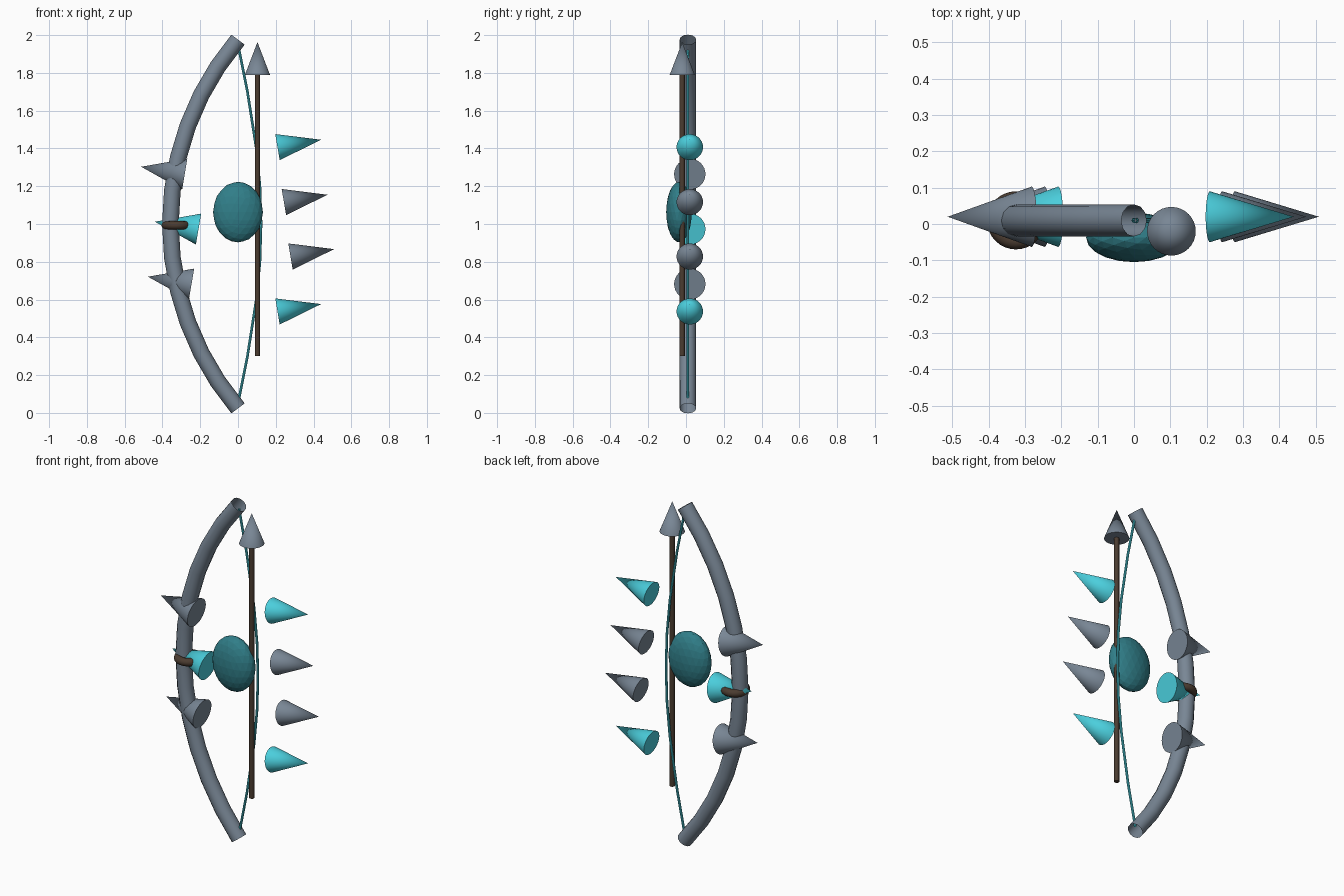
import bpy, math
from mathutils import Vector

if "Cube" in bpy.data.objects:
    bpy.data.objects.remove(bpy.data.objects["Cube"])


def material(name, rgb):
    m = bpy.data.materials.new(name)
    m.diffuse_color = (*rgb, 1)
    m.use_nodes = True
    m.node_tree.nodes["Principled BSDF"].inputs["Base Color"].default_value = m.diffuse_color
    return m


SLATE = material("slate", (0.19, 0.24, 0.30))
CYAN = material("cyan", (0.07, 0.62, 0.72))
TEAL = material("teal", (0.03, 0.21, 0.25))
BROWN = material("brown", (0.07, 0.045, 0.03))


def finish(name, mat, smooth=True):
    ob = bpy.context.object
    ob.name = ob.data.name = name
    ob.data.materials.clear()
    ob.data.materials.append(mat)
    if smooth:
        bpy.ops.object.shade_smooth_by_angle(angle=math.radians(35))
    return ob


def tube(name, points, radius, mat, res):
    # open-ended round tube along a path
    cu = bpy.data.curves.new(name, "CURVE")
    cu.dimensions = "3D"
    cu.bevel_depth = radius
    cu.bevel_resolution = res
    cu.use_fill_caps = False
    sp = cu.splines.new("POLY")
    sp.points.add(len(points) - 1)
    for p, co in zip(sp.points, points):
        p.co = (*co, 1)
    ob = bpy.data.objects.new(name, cu)
    bpy.context.collection.objects.link(ob)
    bpy.ops.object.select_all(action="DESELECT")
    ob.select_set(True)
    bpy.context.view_layer.objects.active = ob
    bpy.ops.object.convert(target="MESH")
    finish(name, mat)


def cone(name, base, tip, radius, mat, top=0.0, sides=32):
    base, tip = Vector(base), Vector(tip)
    d = tip - base
    bpy.ops.mesh.primitive_cone_add(
        vertices=sides, radius1=radius, radius2=top, depth=d.length,
        location=(base + tip) / 2,
        rotation=d.to_track_quat("Z", "Y").to_euler())
    finish(name, mat)


# bow limb: circular arc bulging to -x
Y = 0.01
SAG, HALF = 0.358, 0.976
R = (HALF**2 + SAG**2) / (2 * SAG)
A = math.asin(HALF / R)
N = 12
angles = [A * (2 * i / N - 1) for i in range(N + 1)]
tube("bow_limb", [(R - SAG - R * math.cos(a), Y, 1 + R * math.sin(a)) for a in angles],
     0.044, SLATE, 4)

# bowstring, drawn slightly to +x
half = [(0.0, 0.95), (0.05, 0.70), (0.097, 0.40), (0.116, 0.20)]
pts = [(x, Y, 1 - d) for x, d in half] + [(0.122, Y, 1)]
pts += [(x, Y, 1 + d) for x, d in reversed(half)]
tube("bowstring", pts, 0.007, CYAN, 2)

# arrow
cone("arrow_shaft", (0.103, -0.02, 0.30), (0.103, -0.02, 1.80), 0.014, BROWN, top=0.014, sides=12)
cone("arrow_head", (0.103, -0.02, 1.788), (0.103, -0.02, 1.963), 0.067, SLATE)

# faceted central orb
bpy.ops.mesh.primitive_ico_sphere_add(subdivisions=3, radius=1, location=(0, -0.037, 1.063))
bpy.context.object.scale = (0.132, 0.068, 0.16)
finish("orb", TEAL, smooth=False)

# grip ring
bpy.ops.mesh.primitive_torus_add(location=(-0.325, Y, 0.993), major_radius=0.058,
                                 minor_radius=0.022, major_segments=32, minor_segments=12)
finish("grip_ring", BROWN)

# tilted spikes: right row points to +x, left row points to -x
DX, DZ, YS = 0.231, 0.039, 0.02
right = [(0.209, 1.407, CYAN), (0.243, 1.116, SLATE), (0.278, 0.828, SLATE), (0.209, 0.537, CYAN)]
left = [(-0.282, 1.264, SLATE), (-0.209, 0.973, CYAN), (-0.246, 0.682, SLATE)]
for side, row, r, s in (("right", right, 0.07, 1), ("left", left, 0.083, -1)):
    for i, (x, z, mat) in enumerate(row, 1):
        cone(f"{side}_spike_{i}", (x, YS, z), (x + s * DX, YS, z + DZ), r, mat)
